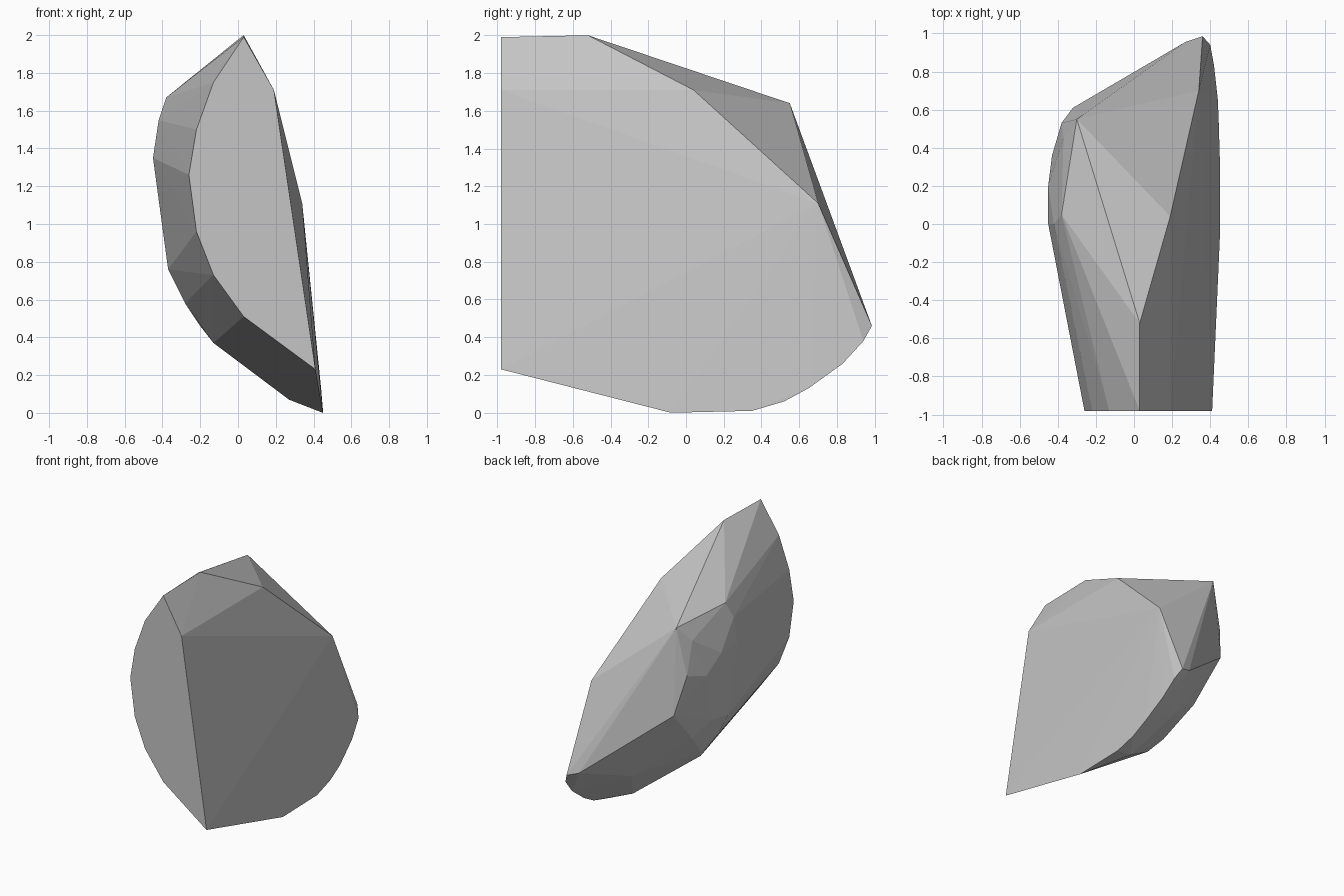
import bpy, bmesh

# front cut face outline (x, z) on the plane y = -0.98
front = [(0.03, 1.99), (-0.13, 1.75), (-0.22, 1.50), (-0.26, 1.26), (-0.22, 0.96),
         (-0.13, 0.73), (0.03, 0.51), (0.37, 0.26), (0.41, 0.23), (0.19, 1.71)]

# right face rim, from the top ridge round the back to the foot
rim = [(0.03, -0.52, 2.0), (0.19, 0.04, 1.71), (0.34, 0.70, 1.11), (0.36, 0.985, 0.46),
       (0.40, 0.94, 0.38), (0.42, 0.83, 0.26), (0.44, 0.65, 0.13), (0.445, 0.52, 0.06),
       (0.45, 0.35, 0.01), (0.45, -0.08, 0.0)]

# rounded left and back side
dome = [(-0.38, 0.05, 1.67), (-0.30, 0.55, 1.64), (-0.42, 0.0, 1.55), (-0.45, 0.0, 1.35),
        (-0.45, 0.20, 1.35), (-0.37, 0.45, 1.52), (-0.43, 0.36, 1.22), (-0.38, 0.53, 1.27),
        (-0.32, 0.61, 0.97), (-0.37, 0.0, 0.76), (-0.37, 0.20, 0.80), (-0.28, 0.0, 0.58),
        (-0.20, 0.10, 0.46), (-0.13, 0.0, 0.37), (-0.29, 0.34, 0.68), (0.08, 0.57, 0.37),
        (0.27, 0.28, 0.07), (0.27, 0.955, 0.49)]

# rock: convex hull around the three groups of corners
bm = bmesh.new()
for p in [(x, -0.98, z) for x, z in front] + rim + dome:
    bm.verts.new(p)
res = bmesh.ops.convex_hull(bm, input=bm.verts[:])
loose = {v for v in res["geom_interior"] + res["geom_unused"]
         if isinstance(v, bmesh.types.BMVert)}
bmesh.ops.delete(bm, geom=list(loose), context='VERTS')
bmesh.ops.recalc_face_normals(bm, faces=bm.faces[:])

mesh = bpy.data.meshes.new("rock")
bm.to_mesh(mesh)
bm.free()
rock = bpy.data.objects.new("rock", mesh)
bpy.context.collection.objects.link(rock)

# plain grey stone
stone = bpy.data.materials.new("stone grey")
stone.diffuse_color = (0.56, 0.56, 0.56, 1)
mesh.materials.append(stone)
